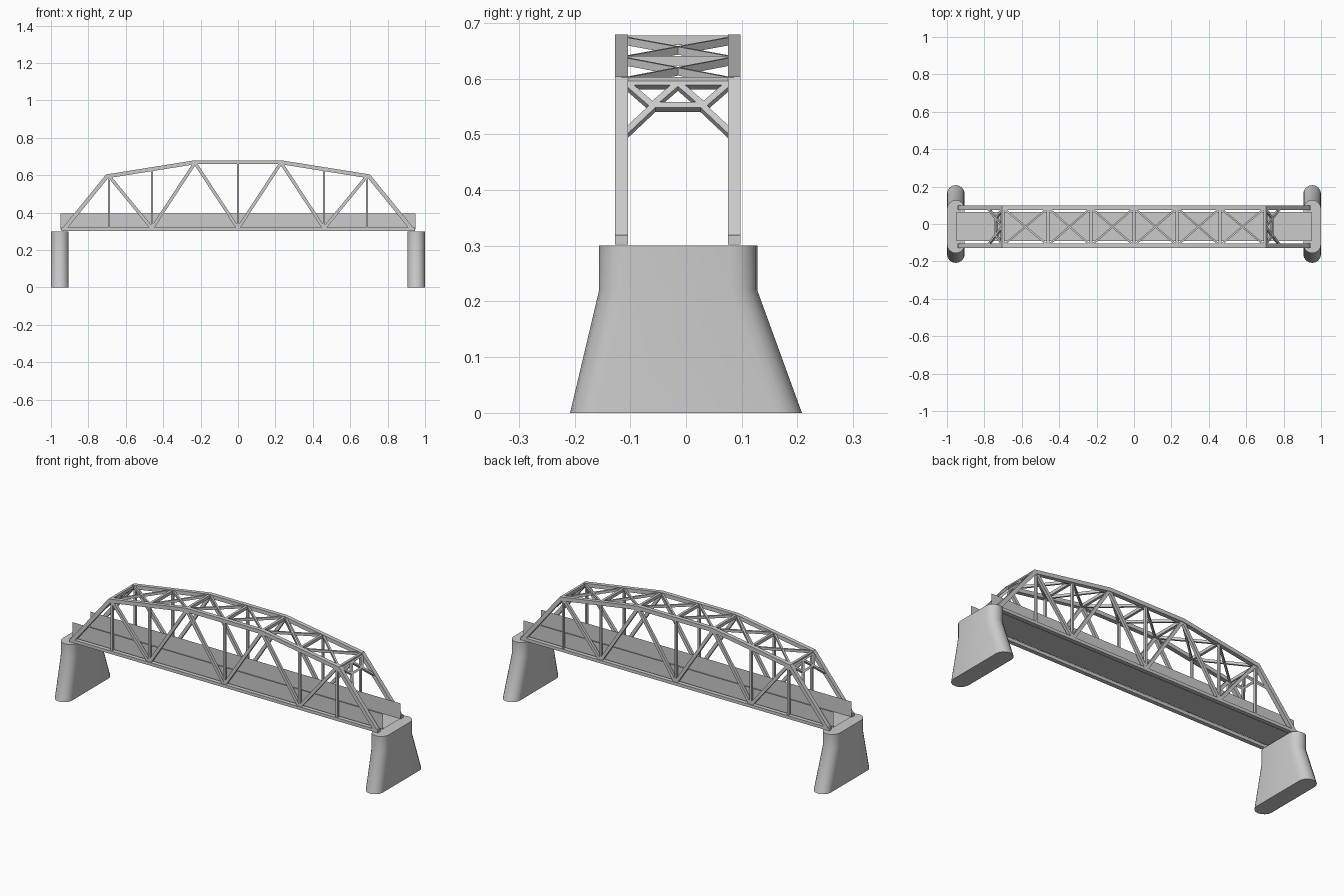
import bpy, bmesh, math
from mathutils import Vector, Matrix

if "Cube" in bpy.data.objects:
    bpy.data.objects.remove(bpy.data.objects["Cube"])

YC = -0.0145          # centre line of the truss
OFF = 0.101           # truss plane offset from the centre line
TW = 0.023            # chord width across the bridge


def finish(bm, name):
    bmesh.ops.recalc_face_normals(bm, faces=bm.faces[:])
    me = bpy.data.meshes.new(name)
    bm.to_mesh(me)
    bm.free()
    ob = bpy.data.objects.new(name, me)
    bpy.context.scene.collection.objects.link(ob)
    return ob


def beam(bm, a, b, w, d, side):
    """Box from a to b; w is the thickness along 'side', d the other way."""
    a, b = Vector(a), Vector(b)
    z = (b - a).normalized()
    side = Vector(side)
    x = (side - side.dot(z) * z).normalized()
    y = z.cross(x)
    rot = Matrix((x, y, z)).transposed().to_4x4()
    m = Matrix.Translation((a + b) / 2) @ rot @ Matrix.Diagonal((w, d, (b - a).length, 1))
    bmesh.ops.create_cube(bm, size=1, matrix=m)


def prism(bm, pts, y0, y1):
    """Extrude an x-z outline from y0 to y1."""
    face = bm.faces.new([bm.verts.new((x, y0, z)) for x, z in pts])
    r = bmesh.ops.extrude_face_region(bm, geom=[face])
    vs = [v for v in r['geom'] if isinstance(v, bmesh.types.BMVert)]
    bmesh.ops.translate(bm, vec=(0, y1 - y0, 0), verts=vs)
    bm.faces.ensure_lookup_table()


def offset(path, d):
    """Mitred offset of an open x-z path."""
    p = [Vector(q) for q in path]
    dirs = [(b - a).normalized() for a, b in zip(p, p[1:])]
    nor = [Vector((-v.y, v.x)) for v in dirs]
    out = []
    for i, q in enumerate(p):
        n0, n1 = nor[max(i - 1, 0)], nor[min(i, len(nor) - 1)]
        out.append(q + (n0 + n1) * d / (1 + n0.dot(n1)))
    return [tuple(q) for q in out]


# Top chord height along the bridge
FOOT, HIP, CROWN = (0.93, 0.312), (0.70, 0.594), (0.23, 0.669)


def top_z(x):
    x = abs(x)
    if x <= CROWN[0]:
        return CROWN[1]
    return CROWN[1] + (x - CROWN[0]) / (HIP[0] - CROWN[0]) * (HIP[1] - CROWN[1])


path = [(-x, z) for x, z in (FOOT, HIP, CROWN)] + [CROWN, HIP, FOOT]

for label, s in (("front", -1), ("back", 1)):
    y = YC + s * OFF
    # Arched top chord with the end posts
    bm = bmesh.new()
    prism(bm, offset(path, 0.0105) + offset(path, -0.0105)[::-1], y - TW / 2, y + TW / 2)
    finish(bm, label + "_top_chord")

    # Straight bottom chord
    bm = bmesh.new()
    beam(bm, (-0.945, y, 0.311), (0.945, y, 0.311), TW, 0.017, (0, 1, 0))
    finish(bm, label + "_bottom_chord")

    # Diagonals and hangers
    bm = bmesh.new()
    for m in (-1, 1):
        nodes = [(0.69, top_z(0.69)), (0.46, 0.315), (0.23, 0.666), (0, 0.315)]
        for (x0, z0), (x1, z1) in zip(nodes, nodes[1:]):
            beam(bm, (m * x0, y, z0), (m * x1, y, z1), 0.016, 0.017, (0, 1, 0))
    finish(bm, label + "_diagonals")
    bm = bmesh.new()
    for x in (-0.69, -0.46, 0, 0.46, 0.69):
        beam(bm, (x, y, 0.315), (x, y, top_z(x)), 0.014, 0.011, (0, 1, 0))
    finish(bm, label + "_hangers")

# Cross struts and X bracing between the top chords
bm_s, bm_x = bmesh.new(), bmesh.new()
xs = [-0.70, -0.46, -0.23, 0, 0.23, 0.46, 0.70]
for x in xs:
    beam(bm_s, (x, YC - OFF, top_z(x)), (x, YC + OFF, top_z(x)), 0.014, 0.017, (1, 0, 0))
for x0, x1 in zip(xs, xs[1:]):
    for s in (-1, 1):
        beam(bm_x, (x0, YC - s * OFF, top_z(x0)), (x1, YC + s * OFF, top_z(x1)),
             0.014, 0.010, (0, 0, 1))
finish(bm_s, "cross_struts")
finish(bm_x, "sway_bracing")

# Portal frames lying in the plane of the sloping end posts
slope = (FOOT[0] - HIP[0]) / (HIP[1] - FOOT[1])
for label, m in (("left", -1), ("right", 1)):
    bm = bmesh.new()

    def on_post(y, z):
        return (m * (HIP[0] + (HIP[1] - z) * slope), YC + y, z)

    normal = (m * 1, 0, slope)
    lines = [[(-0.1, 0.589), (0.1, 0.589)],
             [(-0.092, 0.589), (-0.046, 0.549), (0, 0.589), (0.046, 0.549), (0.092, 0.589)],
             [(-0.096, 0.499), (-0.043, 0.549), (0.043, 0.549), (0.096, 0.499)]]
    for ln in lines:
        for a, b in zip(ln, ln[1:]):
            beam(bm, on_post(*a), on_post(*b), 0.013, 0.012, normal)
    finish(bm, label + "_portal_frame")

# Thin trough deck: floor sheet with upright side plates
bm = bmesh.new()
section = [(-0.09, 0.395), (-0.09, 0.31), (0.064, 0.31), (0.064, 0.395)]
ends = [[bm.verts.new((x, y, z)) for y, z in section] for x in (-0.95, 0.95)]
for i in range(3):
    bm.faces.new((ends[0][i], ends[1][i], ends[1][i + 1], ends[0][i + 1]))
bmesh.ops.recalc_face_normals(bm, faces=bm.faces[:])
finish(bm, "deck_trough")

# Round-ended piers: flared below, upright at the top
R = 0.0475
for label, m in (("left", -1), ("right", 1)):
    bm = bmesh.new()
    rings = []
    for z, y0, y1 in ((0, -0.208, 0.208), (0.22, -0.156, 0.128), (0.30, -0.156, 0.128)):
        ring = []
        for cy, a0 in ((y1 - R, 0), (y0 + R, math.pi)):
            for k in range(9):
                a = a0 + math.pi * k / 8
                ring.append(bm.verts.new((m * 0.9525 + R * math.cos(a), cy + R * math.sin(a), z)))
        rings.append(ring)
    n = len(rings[0])
    for lo, hi in zip(rings, rings[1:]):
        for i in range(n):
            j = (i + 1) % n
            bm.faces.new((lo[i], lo[j], hi[j], hi[i]))
    bm.faces.new(rings[0][::-1])
    bm.faces.new(rings[-1])
    pier = finish(bm, label + "_pier")
    bpy.ops.object.select_all(action='DESELECT')
    bpy.context.view_layer.objects.active = pier
    pier.select_set(True)
    bpy.ops.object.shade_smooth_by_angle(angle=math.radians(35))
